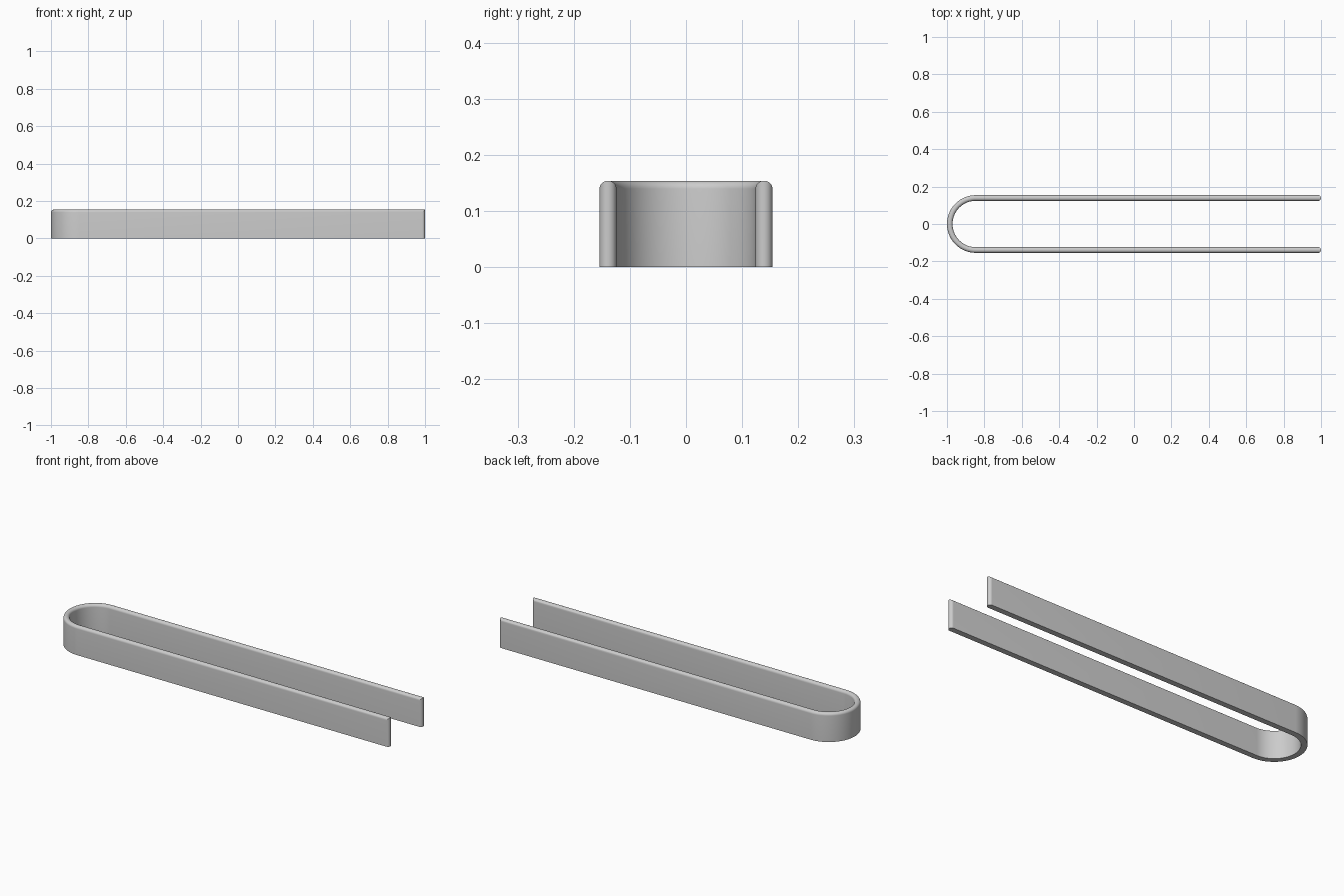
import bpy, bmesh
from math import pi, sin, cos, sqrt

if "Cube" in bpy.data.objects:
    bpy.data.objects.remove(bpy.data.objects["Cube"])

HEIGHT, OUTER, HALF = 0.154, 0.154, 0.0150   # strip height, bend radius, half thickness
ROUND = 0.0143                               # rounding of the top rim
MID = OUTER - HALF                           # centreline radius of the bend
BEND_X, TIP_X = -1 + OUTER, 1 - HALF
BEND_SEGS, TIP_SEGS, RIM_SEGS = 64, 12, 8


def bend(r, start, end):
    return [(BEND_X + r * cos(start + (end - start) * i / BEND_SEGS),
             r * sin(start + (end - start) * i / BEND_SEGS)) for i in range(BEND_SEGS + 1)]


def tip(cy, h):
    """Round arm end: a vertical cylinder trimmed to the rim width, so the top corner stays crisp."""
    ys = [h * sin(-pi / 2 + pi * i / TIP_SEGS) for i in range(TIP_SEGS + 1)]
    return [(TIP_X + sqrt(max(0, HALF ** 2 - y * y)), cy + y) for y in ys]


def outline(h):
    """U-shaped strip outline with half thickness h."""
    return (bend(MID + h, pi / 2, 3 * pi / 2) + tip(-MID, h)
            + bend(MID - h, 3 * pi / 2, pi / 2) + tip(MID, h))


def cap(ring):
    """Fill an outline with quads round the bend and one convex face per arm."""
    inner = BEND_SEGS + TIP_SEGS + 2
    last = inner + BEND_SEGS
    for i in range(BEND_SEGS):
        bm.faces.new((ring[i], ring[i + 1], ring[last - i - 1], ring[last - i]))
    bm.faces.new(ring[BEND_SEGS:inner + 1])
    bm.faces.new(ring[last:] + ring[:1])


# Layers: flat base, straight wall, then the rounded rim
layers = [(0, HALF)]
for i in range(RIM_SEGS + 1):
    a = pi / 2 * i / RIM_SEGS
    layers.append((HEIGHT - ROUND + ROUND * sin(a), HALF - ROUND + ROUND * cos(a)))

bm = bmesh.new()
rings = [[bm.verts.new((x, y, z)) for x, y in outline(h)] for z, h in layers]
for low, high in zip(rings, rings[1:]):
    for i in range(len(low)):
        j = (i + 1) % len(low)
        bm.faces.new((low[i], low[j], high[j], high[i]))
cap(rings[0])
cap(rings[-1])
bmesh.ops.recalc_face_normals(bm, faces=bm.faces)

# Bent strip object
mesh = bpy.data.meshes.new("bent_strip")
bm.to_mesh(mesh)
bm.free()
strip = bpy.data.objects.new("bent_strip", mesh)
bpy.context.collection.objects.link(strip)
bpy.context.view_layer.objects.active = strip
strip.select_set(True)
bpy.ops.object.shade_smooth_by_angle(angle=pi / 6)
